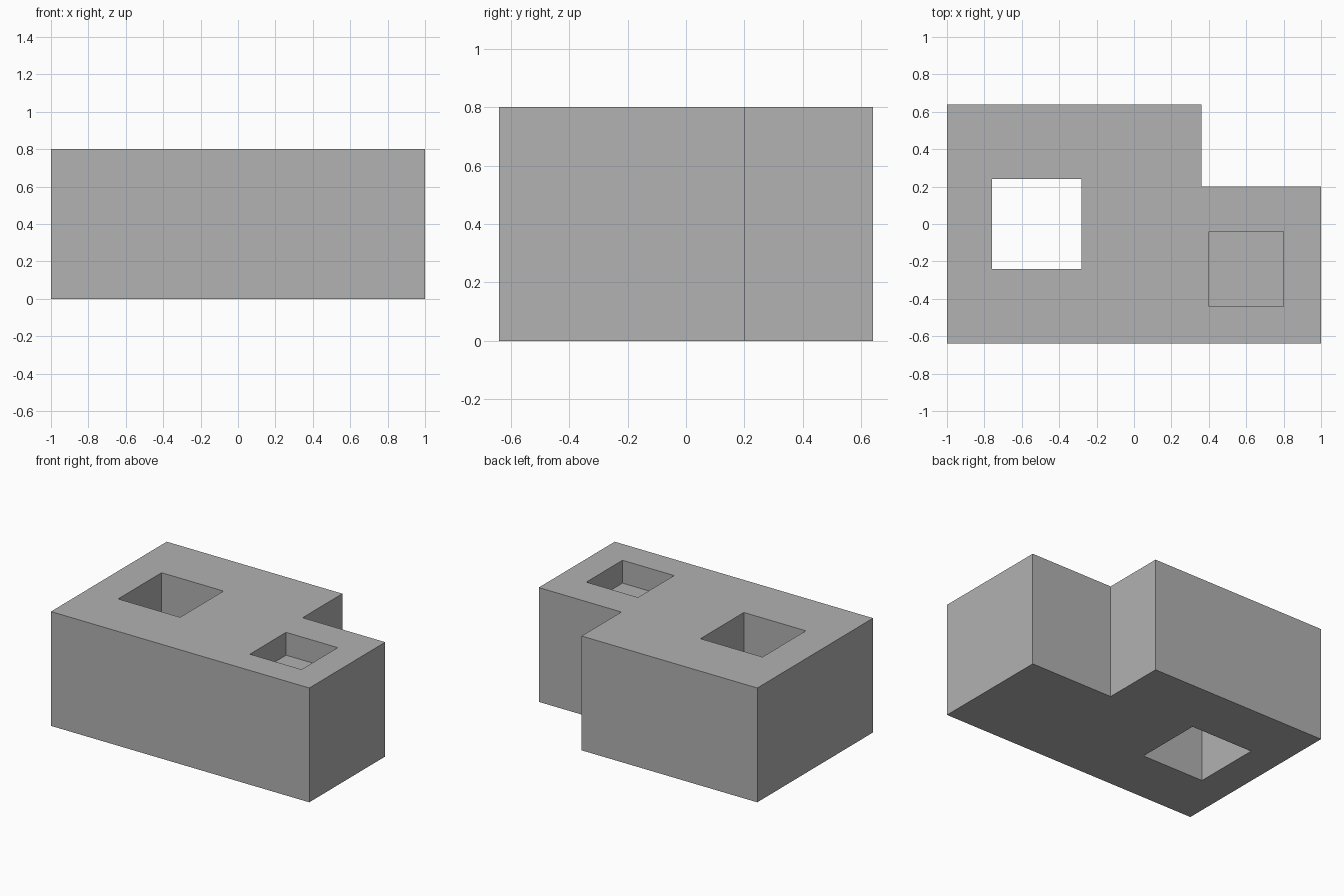
import bpy
import bmesh

cube = bpy.data.objects.get("Cube")
if cube:
    bpy.data.objects.remove(cube, do_unlink=True)

HEIGHT = 0.8

grey = bpy.data.materials.new("plain grey")
grey.use_nodes = True
colour = (0.445, 0.445, 0.445, 1)
grey.diffuse_color = colour
grey.node_tree.nodes["Principled BSDF"].inputs["Base Color"].default_value = colour


def prism(name, outline, bottom, top):
    """Extrude a flat outline from bottom to top."""
    bm = bmesh.new()
    base = bm.faces.new([bm.verts.new((x, y, bottom)) for x, y in outline])
    walls = bmesh.ops.extrude_face_region(bm, geom=[base], use_keep_orig=True)
    raised = [v for v in walls["geom"] if isinstance(v, bmesh.types.BMVert)]
    bmesh.ops.translate(bm, verts=raised, vec=(0, 0, top - bottom))
    bmesh.ops.recalc_face_normals(bm, faces=bm.faces)
    mesh = bpy.data.meshes.new(name)
    bm.to_mesh(mesh)
    bm.free()
    mesh.materials.append(grey)
    obj = bpy.data.objects.new(name, mesh)
    bpy.context.collection.objects.link(obj)
    return obj


def square_cut(body, name, x, y, size, bottom):
    """Cut a square opening from the top down to the given height."""
    h = size / 2
    outline = [(x - h, y - h), (x + h, y - h), (x + h, y + h), (x - h, y + h)]
    cutter = prism(name + "_cutter", outline, bottom, HEIGHT + 0.1)
    cutter.hide_render = True
    cutter.hide_set(True)
    cutter.display_type = 'WIRE'
    cut = body.modifiers.new(name, 'BOOLEAN')
    cut.operation = 'DIFFERENCE'
    cut.solver = 'EXACT'
    cut.object = cutter


# L-shaped block with a notch in its back left corner
block = prism("notched_block", [(-1, -0.64), (1, -0.64), (1, 0.2),
                                (0.36, 0.2), (0.36, 0.64), (-1, 0.64)], 0, HEIGHT)

# Through hole on the right, shallow pocket on the left
square_cut(block, "through_hole", -0.52, 0, 0.48, -0.1)
square_cut(block, "shallow_pocket", 0.6, -0.24, 0.4, 0.64)

# Bake the cuts into the block and drop the cutters
bpy.context.view_layer.update()
evaluated = block.evaluated_get(bpy.context.evaluated_depsgraph_get())
finished = bpy.data.meshes.new_from_object(evaluated)
cutters = [m.object for m in block.modifiers]
block.modifiers.clear()
block.data = finished
for cutter in cutters:
    bpy.data.objects.remove(cutter, do_unlink=True)
